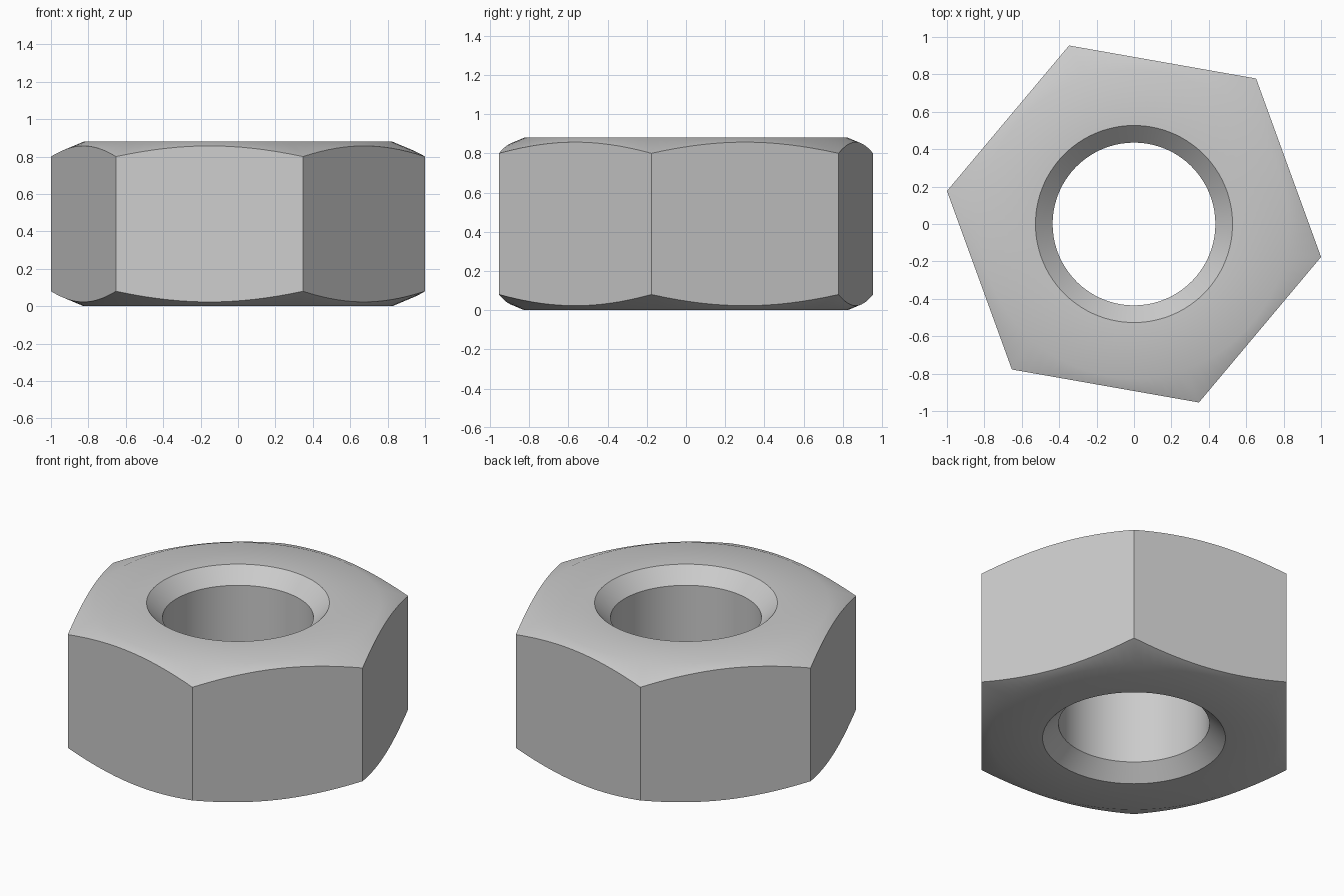
import bpy, bmesh, math

cube = bpy.data.objects.get("Cube")
if cube:
    bpy.data.objects.remove(cube, do_unlink=True)

HEIGHT = 0.88
CORNER = 1 / math.cos(math.radians(10))      # hexagon corner radius
APOTHEM = CORNER * math.cos(math.radians(30))
BORE, SINK = 0.435, 0.527                    # bore and countersink radii
FLAT, SLOPE = 0.825, 0.42                    # flat face radius, outer chamfer slope
STEPS = 16                                   # segments per hexagon side
COUNT = 6 * STEPS


def profile(i):
    """Closed radial section (radius, height) at step i around the nut."""
    local = math.radians(60 * (i % STEPS) / STEPS - 30)
    rim = APOTHEM / math.cos(local)
    drop = (rim - FLAT) * SLOPE
    upper = [(BORE, HEIGHT - (SINK - BORE)), (SINK, HEIGHT),
             (FLAT, HEIGHT), (rim, HEIGHT - drop)]
    return upper + [(r, HEIGHT - z) for r, z in reversed(upper)]


# Sweep the section around the axis, following the hexagon on the outside
bm = bmesh.new()
rings = []
for i in range(COUNT):
    a = math.radians(360 * i / COUNT - 10)
    rings.append([bm.verts.new((r * math.cos(a), r * math.sin(a), z))
                  for r, z in profile(i)])
for i in range(COUNT):
    here, after = rings[i], rings[(i + 1) % COUNT]
    for j in range(len(here)):
        k = (j + 1) % len(here)
        bm.faces.new((here[j], after[j], after[k], here[k]))
bmesh.ops.recalc_face_normals(bm, faces=bm.faces)
mesh = bpy.data.meshes.new("hex_nut")
bm.to_mesh(mesh)
bm.free()

nut = bpy.data.objects.new("hex_nut", mesh)
bpy.context.collection.objects.link(nut)

# Single plain metal colour
steel = bpy.data.materials.new("light_grey_steel")
steel.use_nodes = True
colour = (0.6, 0.6, 0.6, 1)
steel.diffuse_color = colour
steel.node_tree.nodes["Principled BSDF"].inputs["Base Color"].default_value = colour
mesh.materials.append(steel)

# Smooth bore and chamfers, crisp hexagon edges
bpy.ops.object.select_all(action="DESELECT")
nut.select_set(True)
bpy.context.view_layer.objects.active = nut
bpy.ops.object.shade_smooth_by_angle(angle=math.radians(30))
